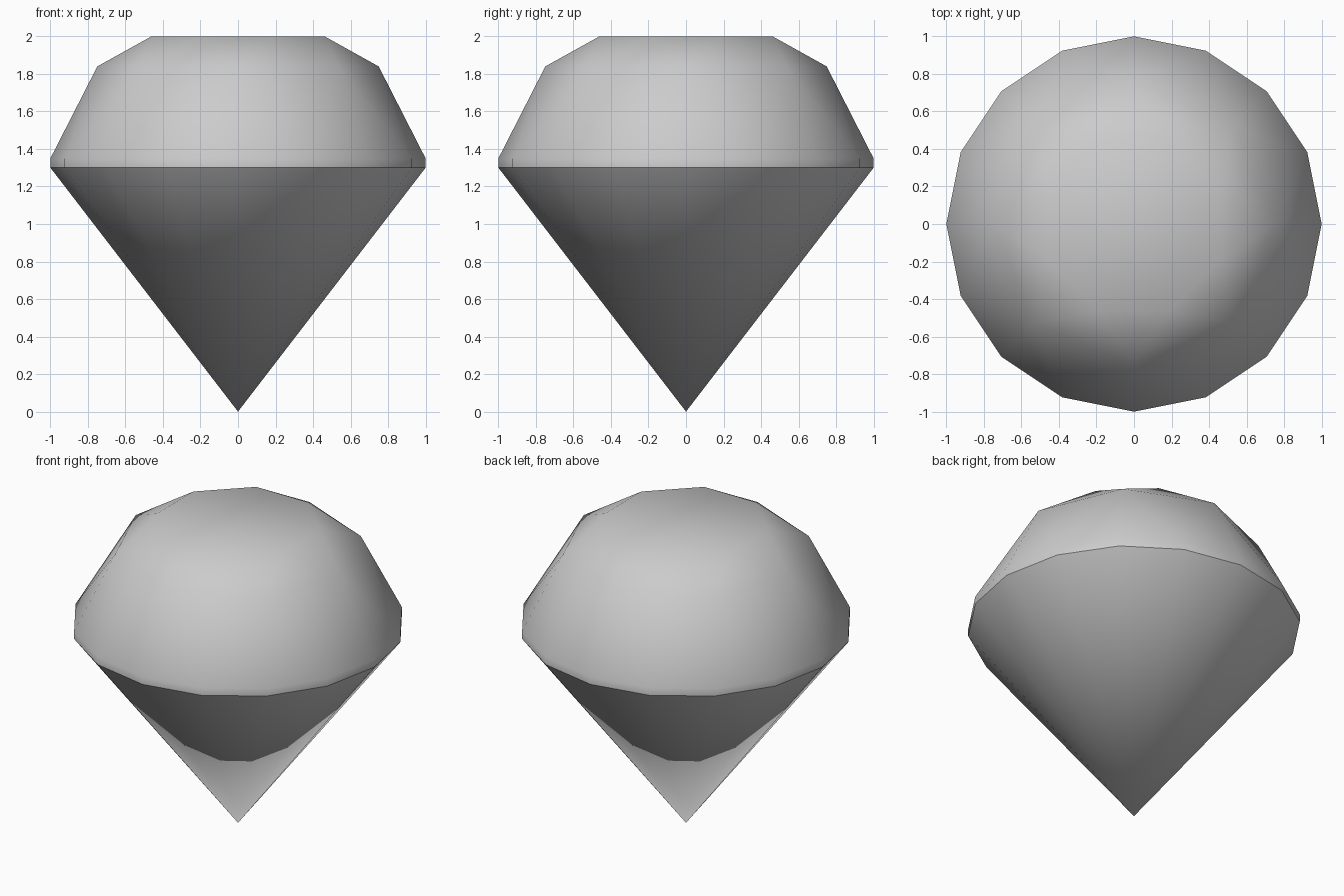
import bpy
import bmesh
from math import cos, sin, pi, radians

old = bpy.data.objects.get("Cube")
if old:
    bpy.data.objects.remove(old, do_unlink=True)

# Single stone colour
grey = bpy.data.materials.new("stone grey")
grey.use_nodes = True
colour = (0.6, 0.6, 0.6, 1)
grey.diffuse_color = colour
grey.node_tree.nodes["Principled BSDF"].inputs["Base Color"].default_value = colour

bm = bmesh.new()


def ring(count, radius, z, turn=0.0):
    step = 2 * pi / count
    return [bm.verts.new((radius * cos((i + turn) * step),
                          radius * sin((i + turn) * step), z))
            for i in range(count)]


# Rings of facet corners
tip = bm.verts.new((0, 0, 0))
girdle_low = ring(16, 1.0, 1.30)
girdle_top = ring(16, 1.0, 1.35)
shoulder = ring(8, 0.75, 1.84)
table = ring(8, 0.5, 2.0, 0.5)

# Pavilion cone and girdle band
for i in range(16):
    j = (i + 1) % 16
    bm.faces.new((tip, girdle_low[j], girdle_low[i]))
    bm.faces.new((girdle_low[i], girdle_low[j], girdle_top[j], girdle_top[i]))

# Crown: star facets, kites split across the shoulder, and girdle facets
for i in range(8):
    j = (i + 1) % 8
    a, b = shoulder[i], shoulder[j]
    before, corner, after = girdle_top[2 * i - 1], girdle_top[2 * i], girdle_top[2 * i + 1]
    bm.faces.new((a, table[i], table[i - 1]))
    bm.faces.new((a, b, table[i]))
    bm.faces.new((a, after, b))
    bm.faces.new((a, before, corner))
    bm.faces.new((a, corner, after))

# Flat table on top
bm.faces.new(table)
bmesh.ops.recalc_face_normals(bm, faces=bm.faces)

mesh = bpy.data.meshes.new("cut_gem")
bm.to_mesh(mesh)
bm.free()
mesh.materials.append(grey)
gem = bpy.data.objects.new("cut_gem", mesh)
bpy.context.collection.objects.link(gem)

bpy.context.view_layer.objects.active = gem
gem.select_set(True)
bpy.ops.object.shade_smooth_by_angle(angle=radians(30))
